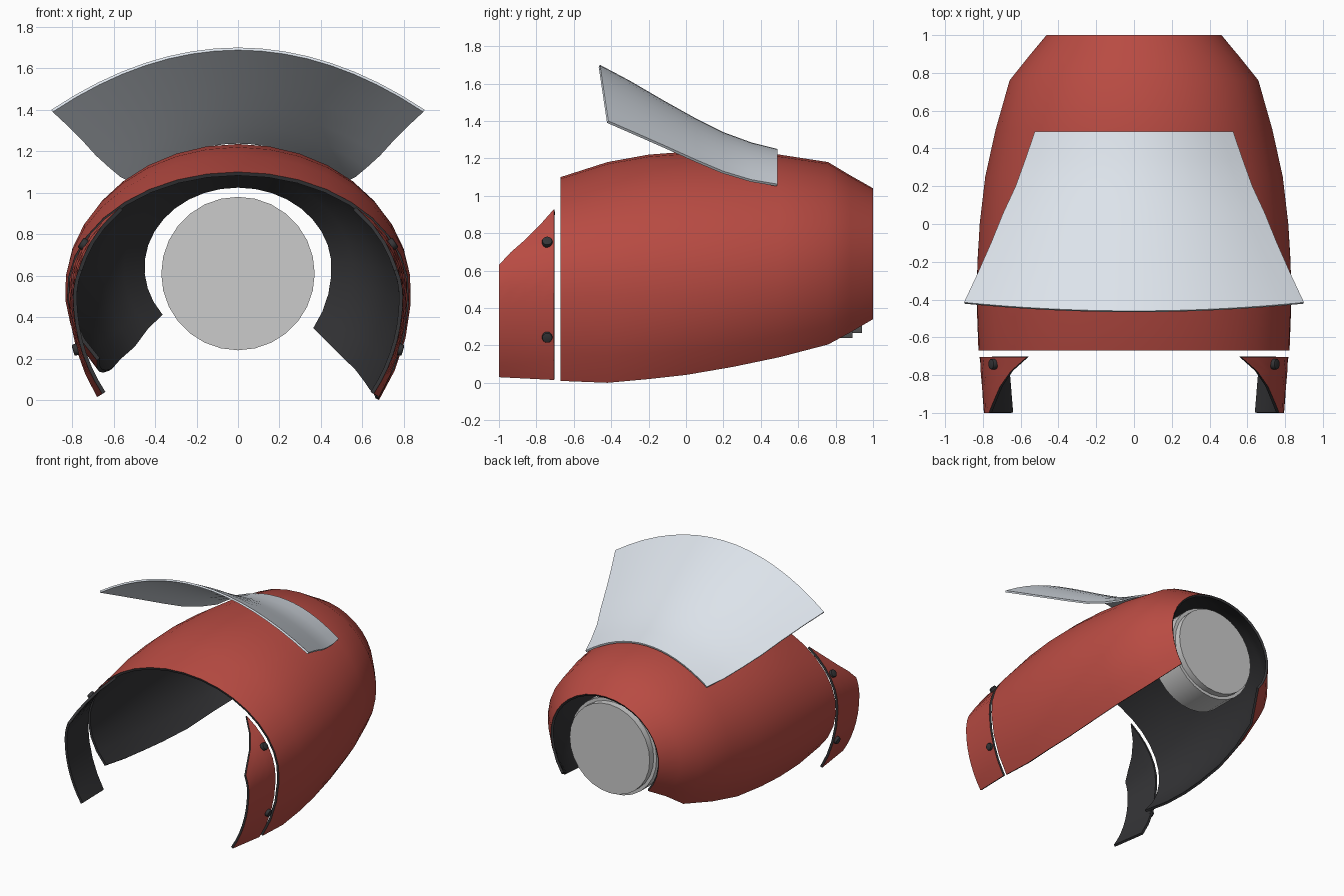
import bpy, math
from mathutils import Vector

if "Cube" in bpy.data.objects:
    bpy.data.objects.remove(bpy.data.objects["Cube"])


def material(name, rgb):
    m = bpy.data.materials.new(name)
    m.diffuse_color = (*rgb, 1)
    m.use_nodes = True
    m.node_tree.nodes["Principled BSDF"].inputs["Base Color"].default_value = m.diffuse_color
    return m


RED = material("red_paint", (0.48, 0.07, 0.055))
DARK = material("dark_lining", (0.035, 0.035, 0.038))
PALE = material("pale_metal", (0.72, 0.77, 0.83))


def finish(ob, angle=30):
    bpy.ops.object.select_all(action='DESELECT')
    ob.select_set(True)
    bpy.context.view_layer.objects.active = ob
    bpy.ops.object.convert(target='MESH')
    bpy.ops.object.shade_smooth_by_angle(angle=math.radians(angle))


def sheet(name, rows, mats, thickness, mirror=False):
    """Skin a grid of points and thicken it away from the outer side."""
    n = len(rows[0])
    faces = [(i * n + j, (i + 1) * n + j, (i + 1) * n + j + 1, i * n + j + 1)
             for i in range(len(rows) - 1) for j in range(n - 1)]
    me = bpy.data.meshes.new(name)
    me.from_pydata([p for r in rows for p in r], [], faces)
    ob = bpy.data.objects.new(name, me)
    bpy.context.collection.objects.link(ob)
    for m in mats:
        me.materials.append(m)
    s = ob.modifiers.new("thickness", 'SOLIDIFY')
    s.thickness, s.offset = thickness, -1
    s.material_offset = s.material_offset_rim = len(mats) - 1
    if mirror:
        ob.modifiers.new("mirror", 'MIRROR').use_mirror_merge = False
    finish(ob)
    return ob


def arch_point(y, hw, top, zc, low, a):
    """Point on an arch: upper half ellipse, deeper lower half."""
    rz = top - zc if a > 0 else low
    return Vector((hw * math.cos(a), y, zc + rz * math.sin(a)))


def lower(hw, zc, xb, zb):
    phi = math.acos(xb / hw)
    return phi, (zc - zb) / math.sin(phi)


# Main cowl: y, half width, top z, widest z, bottom x, bottom z
cowl = [(-.67, .825, 1.10, .52, .68, .01), (-.42, .835, 1.18, .53, .68, 0),
        (-.2, .832, 1.22, .54, .67, .02), (0, .82, 1.235, .55, .65, .042),
        (.25, .79, 1.235, .56, .62, .085), (.5, .735, 1.22, .58, .58, .137),
        (.76, .66, 1.18, .61, .51, .205), (.88, .565, 1.108, .63, .445, .27),
        (1, .465, 1.04, .64, .375, .34)]
rows = []
for y, hw, top, zc, xb, zb in cowl:
    phi, low = lower(hw, zc, xb, zb)
    rows.append([arch_point(y, hw, top, zc, low, -phi + (math.pi + 2 * phi) * k / 24)
                 for k in range(25)])
sheet("main_cowl", rows, [RED, DARK], .018)

# Side panels in front of the cowl, with a slanted upper edge
edge = [(-1, .63), (-.94, .695), (-.86, .765), (-.78, .845), (-.705, .93)]


def panel_section(y):
    t = (y + 1) / .295
    hw, zc = .795 + .023 * t, .50 + .02 * t
    phi, low = lower(hw, zc, .655 + .025 * t, .03 - .015 * t)
    return hw, 1.01 + .08 * t, zc, low, phi


rows = []
for y, ze in edge:
    hw, top, zc, low, phi = panel_section(y)
    end = math.asin((ze - zc) / (top - zc))
    rows.append([arch_point(y, hw, top, zc, low, -phi + (end + phi) * k / 10)
                 for k in range(11)])
sheet("side_panels", rows, [RED, DARK], .018, mirror=True)

# Screws on the side panels
for side, s in (("right", 1), ("left", -1)):
    for place, z in (("upper", .75), ("lower", .245)):
        y = -.742
        hw, top, zc, low, phi = panel_section(y)
        rz = top - zc if z > zc else low
        a = math.asin((z - zc) / rz)
        p = arch_point(y, hw, top, zc, low, a)
        n = Vector((math.cos(a) / hw, 0, math.sin(a) / rz)).normalized()
        p.x *= s
        n.x *= s
        bpy.ops.mesh.primitive_cylinder_add(
            vertices=16, radius=.028, depth=.04, location=p,
            rotation=n.to_track_quat('Z', 'Y').to_euler())
        ob = bpy.context.object
        ob.name = f"{place}_{side}_screw"
        ob.data.materials.append(DARK)
        b = ob.modifiers.new("bevel", 'BEVEL')
        b.width, b.segments = .007, 2
        finish(ob)

# Flared visor: centre y, centre z, corner x, corner y, corner z
visor = [(-.46, 1.70, .90, -.415, 1.40), (-.30, 1.615, .832, -.27, 1.337),
         (-.12, 1.51, .757, -.10, 1.262), (.05, 1.415, .692, .06, 1.19),
         (.2, 1.34, .627, .2, 1.131), (.35, 1.285, .573, .35, 1.086),
         (.49, 1.25, .525, .49, 1.062)]
rows = []
for yc, zc, xe, ye, ze in visor:
    rows.append([(xe * u, yc + (ye - yc) * u * u, zc + (ze - zc) * u * u)
                 for u in (1 - k / 8 for k in range(17))])
sheet("visor", rows, [PALE], .014)

# Rear drum with a stepped end cap
for name, r, y0, y1 in (("rear_drum", .37, .65, .89), ("rear_drum_cap", .345, .88, .94)):
    bpy.ops.mesh.primitive_cylinder_add(
        vertices=28, radius=r, depth=y1 - y0, location=(0, (y0 + y1) / 2, .61),
        rotation=(math.pi / 2, 0, 0))
    bpy.context.object.name = name
    finish(bpy.context.object)
